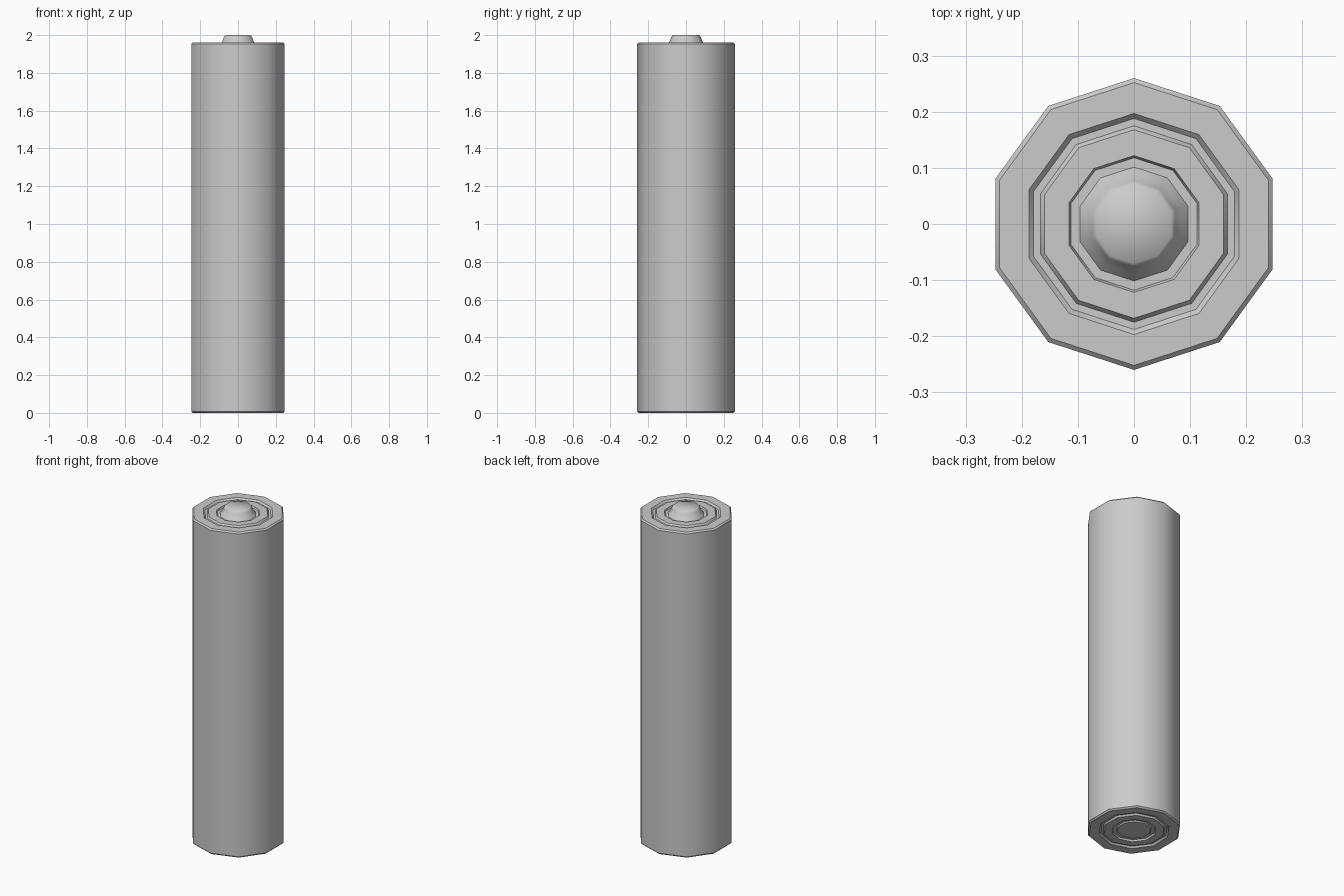
import bpy, bmesh, math

if "Cube" in bpy.data.objects:
    bpy.data.objects.remove(bpy.data.objects["Cube"])

SIDES = 10


def lathe(name, profile, angle):
    """Revolve (radius, z) points around z; radius 0 makes a pole, else ends are capped."""
    bm = bmesh.new()
    rings = []
    for r, z in profile:
        rings.append([bm.verts.new((r * math.cos(a), r * math.sin(a), z))
                      for a in (math.pi / 2 + i * math.tau / SIDES for i in range(SIDES))])
    for low, high in zip(rings, rings[1:]):
        for i in range(SIDES):
            j = (i + 1) % SIDES
            bm.faces.new((low[i], low[j], high[j], high[i]))
    bm.faces.new(rings[0][::-1])
    bm.faces.new(rings[-1])
    bmesh.ops.recalc_face_normals(bm, faces=bm.faces)
    mesh = bpy.data.meshes.new(name)
    bm.to_mesh(mesh)
    bm.free()
    obj = bpy.data.objects.new(name, mesh)
    bpy.context.collection.objects.link(obj)
    bpy.ops.object.select_all(action='DESELECT')
    obj.select_set(True)
    bpy.context.view_layer.objects.active = obj
    bpy.ops.object.shade_smooth_by_angle(angle=math.radians(angle))
    return obj


# End-face cross-section from centre outwards: (radius, depth below the rim)
end_steps = [(0.118, 0.010), (0.122, 0.0), (0.168, 0.0), (0.175, 0.010),
             (0.188, 0.010), (0.197, 0.0), (0.252, 0.0), (0.260, 0.008)]
BOTTOM, TOP = 0.0, 1.96

# Battery casing with stepped rings at both ends
lower = [(r, BOTTOM + d) for r, d in end_steps]
upper = [(r, TOP - d) for r, d in reversed(end_steps)]
lathe("casing", lower + upper, 40)

# Raised positive contact
lathe("positive_contact", [(0.104, 1.945), (0.101, 1.951), (0.090, 1.960),
                           (0.077, 1.992), (0.070, 2.0)], 75)

# Flush negative contact
lathe("negative_contact", [(0.070, 0.003), (0.092, 0.003), (0.102, 0.015)], 40)
